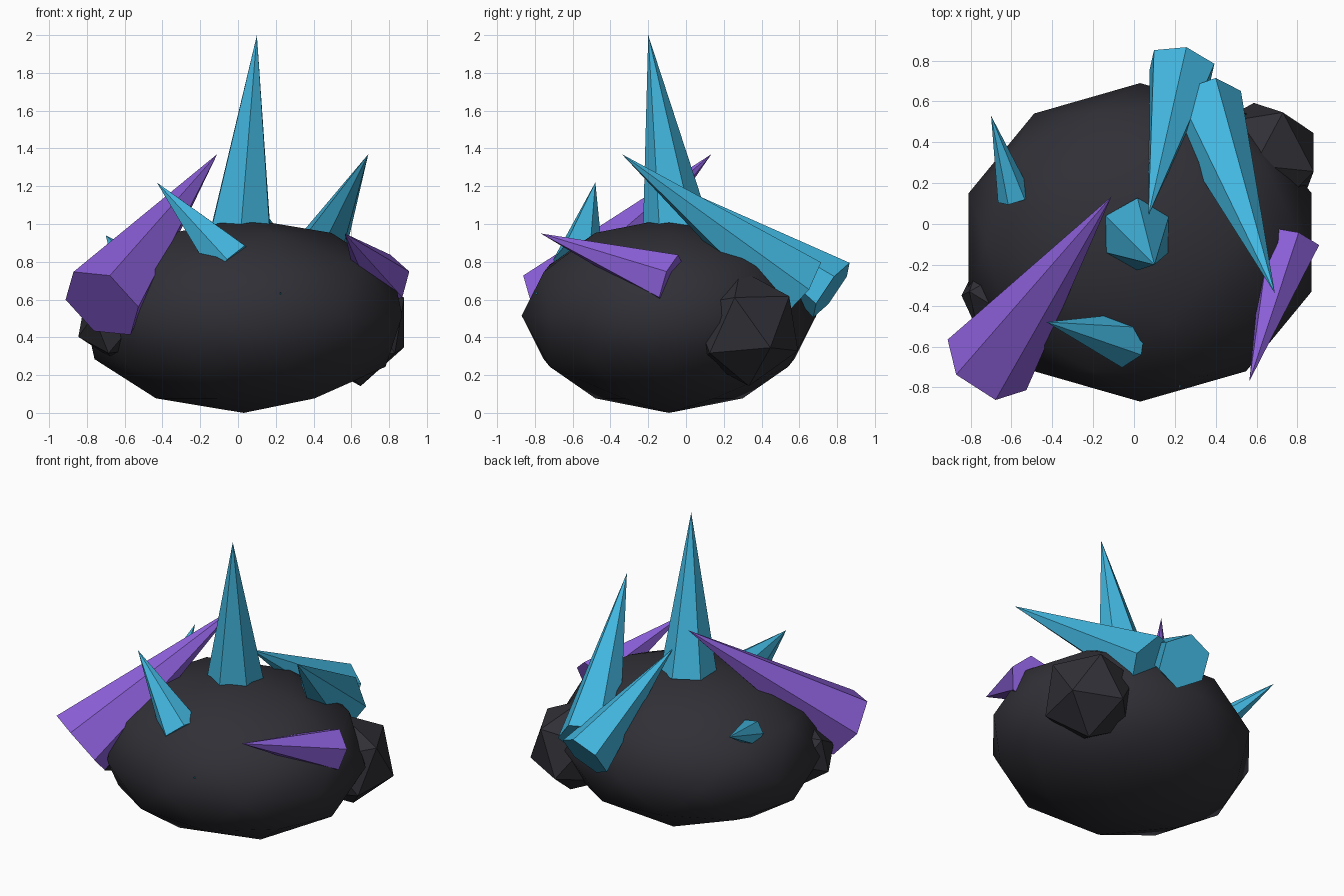
import bpy, bmesh, math
from mathutils import Vector, Matrix

if "Cube" in bpy.data.objects:
    bpy.data.objects.remove(bpy.data.objects["Cube"], do_unlink=True)


def make_material(name, rgb):
    mat = bpy.data.materials.new(name)
    mat.use_nodes = True
    mat.diffuse_color = (*rgb, 1)
    mat.node_tree.nodes["Principled BSDF"].inputs["Base Color"].default_value = (*rgb, 1)
    return mat


STONE = make_material("dark_stone", (0.029, 0.029, 0.037))
CYAN = make_material("cyan_crystal", (0.055, 0.47, 0.74))
PURPLE = make_material("purple_crystal", (0.27, 0.12, 0.72))


def add_object(name, bm, mat):
    bmesh.ops.recalc_face_normals(bm, faces=bm.faces)
    mesh = bpy.data.meshes.new(name)
    bm.to_mesh(mesh)
    bm.free()
    mesh.materials.append(mat)
    obj = bpy.data.objects.new(name, mesh)
    bpy.context.collection.objects.link(obj)
    return obj


def frame(z_dir, x_hint, origin):
    """Matrix with local z along z_dir and local x as near x_hint as it can be."""
    z = Vector(z_dir).normalized()
    x = Vector(x_hint)
    x = (x - z * x.dot(z)).normalized()
    basis = Matrix((x, z.cross(x), z)).transposed().to_4x4()
    return Matrix.Translation(origin) @ basis


def crystal(name, tip, base, radius, corner, mat):
    """Six-sided spike; corner is the direction of one base corner."""
    axis = Vector(tip) - Vector(base)
    bm = bmesh.new()
    ring = [bm.verts.new((radius * math.cos(a), radius * math.sin(a), 0))
            for a in (math.tau * i / 6 for i in range(6))]
    point = bm.verts.new((0, 0, axis.length))
    bm.faces.new(ring)
    for i in range(6):
        bm.faces.new((ring[i], ring[(i + 1) % 6], point))
    bm.transform(frame(axis, corner, base))
    return add_object(name, bm, mat)


def boulder(name, center, radius, corner, next_corner):
    """Twenty-sided stone turned so two neighbouring corners face as given."""
    bm = bmesh.new()
    bmesh.ops.create_icosphere(bm, subdivisions=1, radius=radius)
    bm.transform(frame(corner, next_corner, center))
    return add_object(name, bm, STONE)


# Main rock: squashed sphere, softly shaded
bm = bmesh.new()
bmesh.ops.create_icosphere(bm, subdivisions=2, radius=1)
bm.transform(Matrix.Translation((0.03, -0.09, 0.515)) @ Matrix.Diagonal((0.883, 0.78, 0.515, 1)))
rock = add_object("main_rock", bm, STONE)
bpy.ops.object.select_all(action='DESELECT')
rock.select_set(True)
bpy.context.view_layer.objects.active = rock
bpy.ops.object.shade_smooth_by_angle(angle=math.radians(30))

# Side boulders
boulder("large_boulder", (0.62, 0.31, 0.45), 0.31, (0.84, -0.17, 0.52), (0.78, 0.48, -0.41))
boulder("small_boulder", (-0.65, -0.35, 0.48), 0.21, (-0.93, 0, -0.37), (-0.5, 0.87, 0))

# Crystals: name, tip, base centre, radius, corner direction, colour
for spec in (
    ("top_crystal", (0.10, -0.20, 2.0), (0.015, -0.05, 0.97), 0.18, (0, 1, 0), CYAN),
    ("back_crystal", (0.07, 0.04, 1.16), (0.235, 0.77, 0.65), 0.175, (0, 0, 1), CYAN),
    ("back_leaning_crystal", (0.69, -0.34, 1.37), (0.335, 0.585, 0.66), 0.2, (1, 0.3, 0), CYAN),
    ("front_crystal", (-0.43, -0.48, 1.22), (-0.04, -0.57, 0.80), 0.135, (0.58, -0.53, 0.62), CYAN),
    ("side_crystal", (-0.70, 0.53, 0.94), (-0.585, 0.13, 0.79), 0.085, (0.5, 0.3, 1), CYAN),
    ("buried_crystal", (0.225, -0.81, 0.64), (0.2, -0.5, 0.5), 0.08, (0, 0, 1), CYAN),
    ("large_purple_crystal", (-0.11, 0.135, 1.37), (-0.72, -0.69, 0.58), 0.23, (-0.15, -0.05, 0.16), PURPLE),
    ("small_purple_crystal", (0.565, -0.77, 0.95), (0.77, -0.08, 0.70), 0.147, (0.04, 0.05, 0.13), PURPLE),
):
    crystal(*spec)
